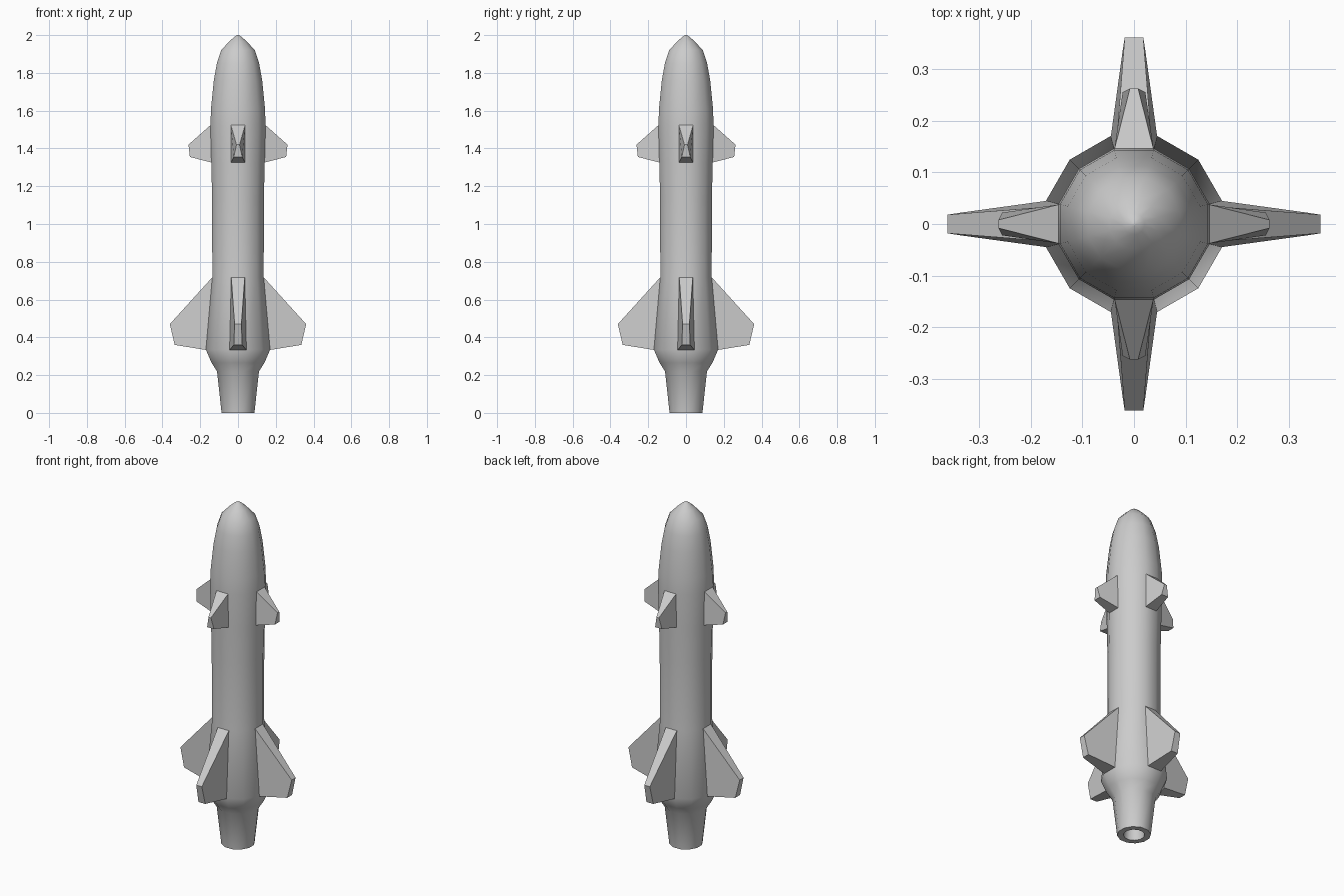
import bpy, bmesh, math

if "Cube" in bpy.data.objects:
    bpy.data.objects.remove(bpy.data.objects["Cube"])

grey = bpy.data.materials.new("plain grey")
grey.diffuse_color = (0.6, 0.6, 0.6, 1)
grey.use_nodes = True
grey.node_tree.nodes["Principled BSDF"].inputs["Base Color"].default_value = grey.diffuse_color
SIDES = 12
HALF = math.pi / SIDES


def finish(name, bm, angle):
    bmesh.ops.recalc_face_normals(bm, faces=bm.faces)
    me = bpy.data.meshes.new(name)
    bm.to_mesh(me)
    bm.free()
    me.materials.append(grey)
    me.shade_smooth()
    me.set_sharp_from_angle(angle=math.radians(angle))
    ob = bpy.data.objects.new(name, me)
    bpy.context.collection.objects.link(ob)
    return ob


def turned_body(name, profile):
    """Lathe of (flat distance, z) rows; flats face the four axes."""
    bm = bmesh.new()
    rings = []
    for d, z in profile:
        r = d / math.cos(HALF)
        rings.append([bm.verts.new((r * math.cos(HALF + 2 * HALF * i),
                                    r * math.sin(HALF + 2 * HALF * i), z))
                      for i in range(SIDES)])
    for a, b in zip(rings, rings[1:]):
        for i in range(SIDES):
            j = (i + 1) % SIDES
            bm.faces.new((a[i], a[j], b[j], b[i]))
    bm.faces.new(rings[0])
    bm.faces.new(rings[-1])
    return finish(name, bm, 40)


def fin(name, section, turn):
    """Tapered fin from four (distance, z, half width) corners:
    root top, tip top, tip bottom, root bottom."""
    bm = bmesh.new()
    c, s = math.cos(turn), math.sin(turn)
    sides = []
    for sign in (-1, 1):
        sides.append([bm.verts.new((x * c - sign * w * s, x * s + sign * w * c, z))
                      for x, z, w in section])
    a, b = sides
    bm.faces.new(a)
    bm.faces.new(b)
    for i in range(4):
        j = (i + 1) % 4
        bm.faces.new((a[i], a[j], b[j], b[i]))
    return finish(name, bm, 30)


# Hull: nozzle bore, nozzle, flared tail, tube and nose in one profile
turned_body("hull", [
    (0.045, 0.12), (0.055, 0.0), (0.087, 0.0), (0.111, 0.22), (0.14, 0.265),
    (0.17, 0.335), (0.136, 0.72), (0.137, 1.12), (0.141, 1.325),
    (0.146, 1.52), (0.143, 1.61), (0.128, 1.76), (0.112, 1.85),
    (0.089, 1.92), (0.047, 1.966), (0.02, 1.99), (0.004, 2.0)])

# Four tail fins and four small upper fins, one on each axis
tail = [(0.134, 0.72, 0.036), (0.361, 0.47, 0.018),
        (0.335, 0.36, 0.022), (0.168, 0.333, 0.045)]
upper = [(0.144, 1.525, 0.038), (0.262, 1.42, 0.008),
         (0.255, 1.355, 0.022), (0.139, 1.325, 0.037)]
for k, side in enumerate(("right", "back", "left", "front")):
    fin("tail_fin_" + side, tail, k * math.pi / 2)
    fin("upper_fin_" + side, upper, k * math.pi / 2)
